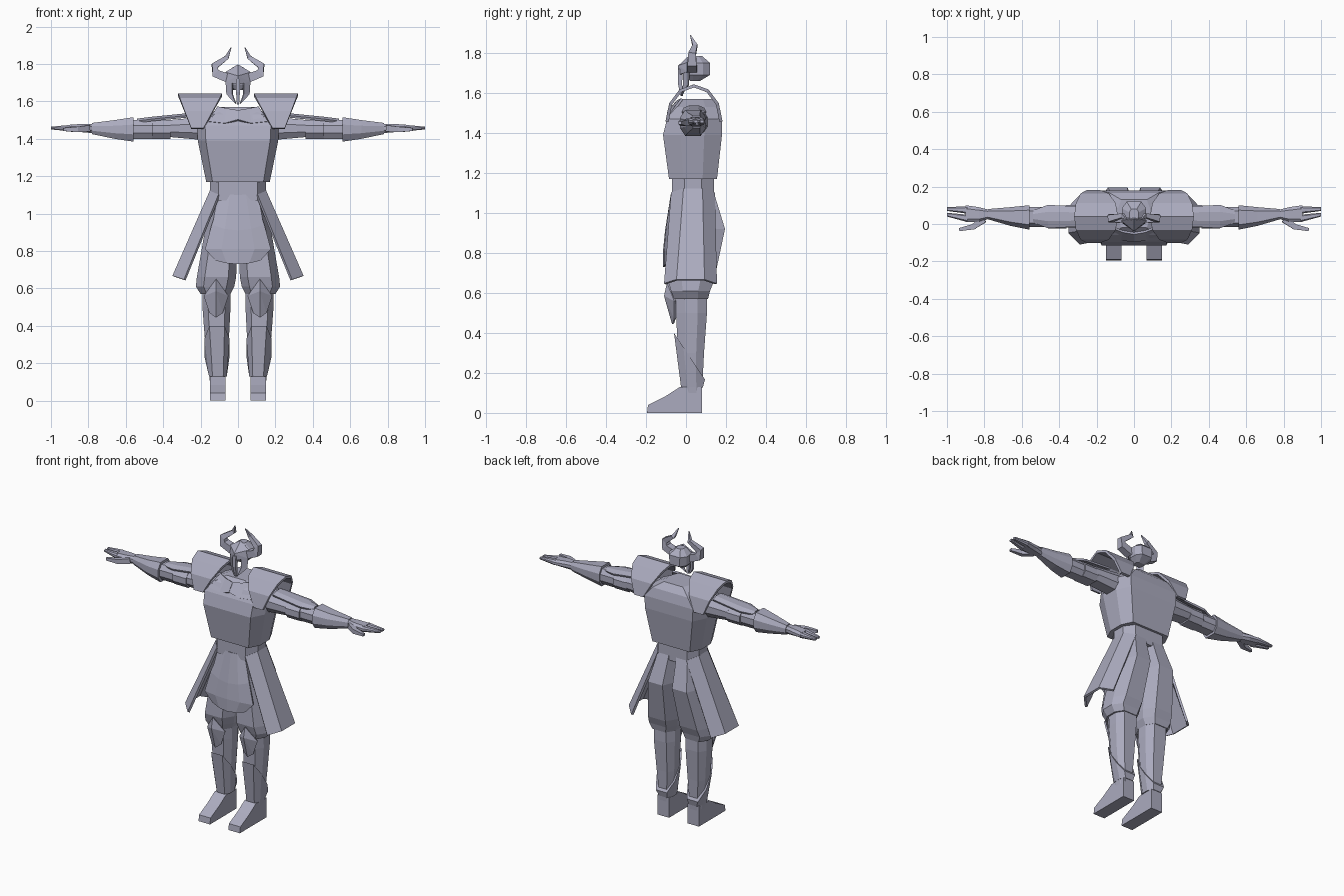
import bpy, bmesh
from math import sin, cos, radians
from mathutils import Vector

cube = bpy.data.objects.get("Cube")
if cube:
    bpy.data.objects.remove(cube)

COLOUR = (.41, .41, .52, 1)
steel = bpy.data.materials.new("lavender steel")
steel.use_nodes = True
steel.diffuse_color = COLOUR
steel.node_tree.nodes["Principled BSDF"].inputs["Base Color"].default_value = COLOUR


def finish(name, bm, mirror=False, thick=0):
    bmesh.ops.recalc_face_normals(bm, faces=bm.faces)
    mesh = bpy.data.meshes.new(name)
    bm.to_mesh(mesh)
    bm.free()
    mesh.materials.append(steel)
    part = bpy.data.objects.new(name, mesh)
    bpy.context.collection.objects.link(part)
    if thick:
        solid = part.modifiers.new("thickness", 'SOLIDIFY')
        solid.thickness, solid.offset = thick, 0
    if mirror:
        part.modifiers.new("mirror", 'MIRROR').use_mirror_merge = False


def skin(name, rows, closed=True, **options):
    """Join rows of points; closed rows become a capped solid."""
    bm = bmesh.new()
    rings = [[bm.verts.new(point) for point in row] for row in rows]
    count = len(rings[0])
    for low, high in zip(rings, rings[1:]):
        for i in range(count if closed else count - 1):
            j = (i + 1) % count
            bm.faces.new((low[i], low[j], high[j], high[i]))
    if closed:
        bm.faces.new(rings[0])
        bm.faces.new(rings[-1])
    finish(name, bm, **options)


def octagon(u_min, u_max, v_min, v_max, flat=.6):
    """Rectangle with chamfered corners."""
    mid_u, mid_v = (u_min + u_max) / 2, (v_min + v_max) / 2
    half_u, half_v = (u_max - u_min) / 2, (v_max - v_min) / 2
    quarter = [(1, .4), (flat, 1), (-flat, 1), (-1, .4)]
    full = quarter + [(-a, -b) for a, b in quarter]
    return [(mid_u + a * half_u, mid_v + b * half_v) for a, b in full]


def level(z, outer, front, back, inner=None, flat=.6, tilt=0):
    """Horizontal section, centred unless an inner edge is given."""
    inner = -outer if inner is None else inner
    return [(x, y, z + tilt * y) for x, y in octagon(inner, outer, front, back, flat)]


def across(x, front, back, bottom, top):
    """Upright section of a sideways limb."""
    return [(x, y, z) for y, z in octagon(front, back, bottom, top)]


def at(x, y, z):
    return Vector((x, y, z))


def tube(name, start, end, path, **options):
    """Square tube along a path, tapering from start to end radius."""
    rows, last = [], len(path) - 1
    for i, point in enumerate(path):
        along = (path[min(i + 1, last)] - path[max(i - 1, 0)]).normalized()
        side = along.cross(Vector((0, 1, 0))).normalized()
        up = side.cross(along)
        radius = start + (end - start) * (i / last) ** 2
        rows.append([point + (side * a + up * b) * radius
                     for a, b in ((1, 1), (-1, 1), (-1, -1), (1, -1))])
    skin(name, rows, **options)


def boss(name, centre, half, **options):
    """Faceted plate: half an outline, reflected, rising to its centre."""
    other = [at(x=2 * centre.x - p.x, y=p.y, z=p.z) for p in reversed(half[1:-1])]
    bm = bmesh.new()
    peak = bm.verts.new(centre)
    rim = [bm.verts.new(p) for p in half + other]
    for i, corner in enumerate(rim):
        bm.faces.new((peak, corner, rim[(i + 1) % len(rim)]))
    finish(name, bm, **options)


# Torso, belt and crossed collar
skin("cuirass", [level(z=1.17, outer=.17, front=-.085, back=.155, flat=.8),
                 level(z=1.39, outer=.215, front=-.115, back=.18, flat=.8),
                 level(z=1.47, outer=.22, front=-.095, back=.18, flat=.8),
                 level(z=1.53, outer=.16, front=-.06, back=.165, flat=.8),
                 level(z=1.57, outer=.085, front=-.02, back=.13, flat=.8)])
skin("belt", [level(z=z, outer=.15, front=-.07, back=.14, flat=.7) for z in (1.07, 1.18)])
skin("collar_plates", [[at(x=0, y=-.09, z=1.5), at(x=.07, y=-.085, z=1.48), at(x=.16, y=-.08, z=1.49)],
                       [at(x=0, y=-.05, z=1.55), at(x=.06, y=-.04, z=1.56), at(x=.11, y=-.02, z=1.57)]],
     closed=False, mirror=True, thick=.012)

# Breeches, one leg mirrored
skin("breeches", [level(z=.57, inner=.04, outer=.2, front=-.06, back=.11),
                  level(z=.61, inner=.02, outer=.225, front=-.075, back=.12),
                  level(z=.66, inner=.01, outer=.22, front=-.09, back=.14),
                  level(z=.92, inner=0, outer=.175, front=-.08, back=.195),
                  level(z=1.1, inner=0, outer=.135, front=-.05, back=.14)], mirror=True)


# Front apron, each row bowed back at its ends
def apron_row(width, y, z, lift=0):
    return [at(x=width * s, y=y + .02 * s * s, z=z + lift * s * s) for s in (-1, -.5, 0, .5, 1)]


skin("front_apron", [apron_row(width=.085, y=-.07, z=1.1), apron_row(width=.14, y=-.1, z=.91, lift=.03),
                     apron_row(width=.175, y=-.11, z=.81), apron_row(width=.12, y=-.11, z=.73, lift=.02)],
     closed=False, thick=.01)


# Flared side skirts
def skirt_row(inner, outer, front, back, z):
    return [at(x=inner, y=front, z=z), at(x=outer, y=front + .06, z=z + .02),
            at(x=outer, y=back - .06, z=z + .02), at(x=inner, y=back, z=z)]


skin("side_skirts", [skirt_row(inner=.1, outer=.145, front=-.07, back=.14, z=1.1),
                     skirt_row(inner=.285, outer=.345, front=-.105, back=.15, z=.645)],
     closed=False, mirror=True, thick=.014)

# Lower legs, slanted greaves, knee plates and feet
skin("lower_legs", [level(z=.1, inner=.07, outer=.15, front=-.015, back=.08),
                    level(z=.3, inner=.05, outer=.175, front=-.04, back=.09),
                    level(z=.5, inner=.04, outer=.19, front=-.05, back=.105),
                    level(z=.6, inner=.04, outer=.19, front=-.055, back=.105)], mirror=True)
skin("greaves", [level(z=.13, inner=.06, outer=.155, front=-.025, back=.085),
                 level(z=.31, inner=.045, outer=.18, front=-.06, back=.095, tilt=-1.5)], mirror=True)
boss("knee_plates", at(x=.117, y=-.105, z=.585),
     [at(x=.117, y=-.09, z=.65), at(x=.18, y=-.055, z=.56), at(x=.15, y=-.055, z=.47),
      at(x=.117, y=-.065, z=.445)], mirror=True, thick=.01)
skin("feet", [[at(x=x, y=.08, z=0), at(x=x, y=-.195, z=0), at(x=x, y=-.19, z=.04), at(x=x, y=-.1, z=.085),
               at(x=x, y=-.03, z=.13), at(x=x, y=.08, z=.13)] for x in (.067, .15)], mirror=True)

# Arms, from shoulder to wrist
skin("upper_arms", [across(x=.15, front=-.02, back=.11, bottom=1.39, top=1.52),
                    across(x=.37, front=-.02, back=.1, bottom=1.41, top=1.5)], mirror=True)
skin("elbow_guards", [across(x=x, front=-.025, back=.1, bottom=1.4, top=1.5) for x in (.36, .46)], mirror=True)
skin("arm_sleeves", [across(x=x, front=-.015, back=.09, bottom=1.4, top=1.5) for x in (.46, .57)], mirror=True)
skin("arm_top_plates", [[at(x=x, y=.04 + width * s, z=z - .02 * abs(s)) for s in (-1, -.4, .4, 1)]
                        for x, width, z in ((.26, .05, 1.54), (.46, .06, 1.52), (.54, .03, 1.51))],
     closed=False, mirror=True, thick=.012)
skin("bracers", [across(x=.56, front=-.03, back=.1, bottom=1.385, top=1.515),
                 across(x=.66, front=-.01, back=.09, bottom=1.4, top=1.5),
                 across(x=.78, front=.025, back=.08, bottom=1.425, top=1.485)], mirror=True)

# Hands with thumb and two finger groups
skin("palms", [across(x=.77, front=.03, back=.075, bottom=1.43, top=1.48),
               across(x=.83, front=.01, back=.09, bottom=1.435, top=1.48),
               across(x=.9, front=.01, back=.1, bottom=1.44, top=1.475)], mirror=True)
tube("thumbs", .017, .008, [at(x=.8, y=.025, z=1.455), at(x=.86, y=-.015, z=1.45),
                            at(x=.935, y=-.03, z=1.45)], mirror=True)
for label, root, end in (("front", .03, .05), ("back", .075, .08)):
    skin(label + "_fingers", [across(x=.89, front=root - .02, back=root + .02, bottom=1.44, top=1.475),
                              across(x=1, front=end - .01, back=end + .01, bottom=1.45, top=1.465)], mirror=True)

# Roof-shaped shoulder plates, narrowing away from the ridge
roof = []
for angle in range(-90, 91, 30):
    drop = 1 - cos(radians(angle))
    y, z = .04 + .135 * sin(radians(angle)), 1.635 - .18 * drop
    roof.append([at(x=.085 + .1 * drop, y=y, z=z), at(x=.32 - .07 * drop, y=y, z=z)])
skin("pauldrons", roof, closed=False, mirror=True, thick=.016)

# Helmet with open eye slits between nose and cheek guards
skin("helmet", [level(z=1.66, outer=.03, front=.02, back=.07), level(z=1.69, outer=.06, front=0, back=.12),
                level(z=1.75, outer=.065, front=0, back=.12), level(z=1.785, outer=.025, front=.02, back=.08)])
boss("helmet_brow", at(x=0, y=-.035, z=1.735),
     [at(x=0, y=.03, z=1.795), at(x=.066, y=.02, z=1.755), at(x=.064, y=.01, z=1.705),
      at(x=0, y=-.035, z=1.69)], thick=.008)
skin("cheek_guards", [[at(x=.03, y=-.012, z=1.7), at(x=.065, y=.015, z=1.72)],
                      [at(x=.03, y=-.012, z=1.64), at(x=.06, y=.012, z=1.64)],
                      [at(x=.01, y=-.022, z=1.585), at(x=.035, y=-.01, z=1.61)]],
     closed=False, mirror=True, thick=.008)
tube("nose_guard", .012, .006, [at(x=0, y=-.028, z=1.72), at(x=0, y=-.03, z=1.65), at(x=0, y=-.022, z=1.585)])

# Horns
tube("horns", .024, .002, [at(x=.055, y=.03, z=1.725), at(x=.12, y=.03, z=1.75), at(x=.125, y=.03, z=1.79),
                           at(x=.06, y=.045, z=1.835), at(x=.037, y=.022, z=1.888)], mirror=True)
